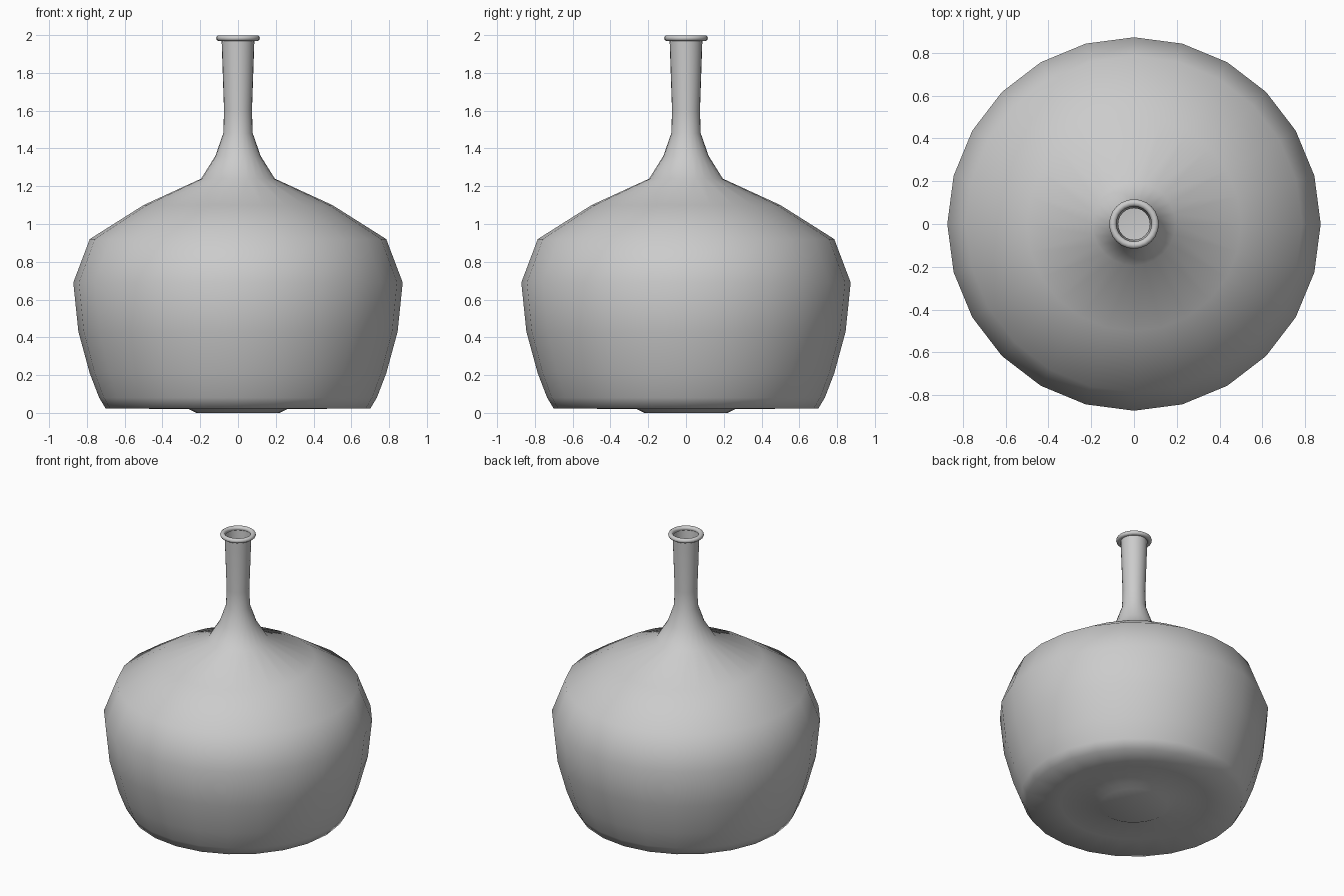
import bpy, bmesh, math
from mathutils import Matrix, Vector

cube = bpy.data.objects.get("Cube")
if cube:
    bpy.data.objects.remove(cube, do_unlink=True)

SIDES = 24

grey = bpy.data.materials.new("light grey")
grey.use_nodes = True
grey.diffuse_color = (0.6, 0.6, 0.6, 1)
grey.node_tree.nodes["Principled BSDF"].inputs["Base Color"].default_value = (0.6, 0.6, 0.6, 1)


def lathe(name, profile, closed=False):
    """Spin a (radius, height) profile around the z axis."""
    bm = bmesh.new()
    verts = [bm.verts.new((r, 0, z)) for r, z in profile]
    pairs = list(zip(verts, verts[1:]))
    if closed:
        pairs.append((verts[-1], verts[0]))
    edges = [bm.edges.new(p) for p in pairs]
    bmesh.ops.spin(bm, geom=verts + edges, cent=(0, 0, 0), axis=(0, 0, 1),
                   angle=math.tau, steps=SIDES, use_duplicate=False)
    bmesh.ops.remove_doubles(bm, verts=bm.verts, dist=0.0005)
    bmesh.ops.recalc_face_normals(bm, faces=bm.faces)
    for f in bm.faces:
        f.smooth = True
    mesh = bpy.data.meshes.new(name)
    bm.to_mesh(mesh)
    bm.free()
    mesh.materials.append(grey)
    obj = bpy.data.objects.new(name, mesh)
    bpy.context.collection.objects.link(obj)
    return obj


# Bottle wall: raised foot disc, broad belly, sloping shoulder, slim flared neck
lathe("bottle_body", [
    (0, 0), (0.22, 0), (0.26, 0.02), (0.48, 0.022), (0.70, 0.022),
    (0.735, 0.08), (0.785, 0.21), (0.845, 0.43), (0.872, 0.69),
    (0.785, 0.92), (0.50, 1.10), (0.195, 1.24), (0.12, 1.36),
    (0.078, 1.48), (0.074, 1.60), (0.087, 1.98)])

# Rounded lip around the mouth
lip = [(0.099 + 0.017 * math.cos(a), 1.984 + 0.016 * math.sin(a))
       for a in (math.tau * i / 10 for i in range(10))]
lathe("lip", lip, closed=True)
